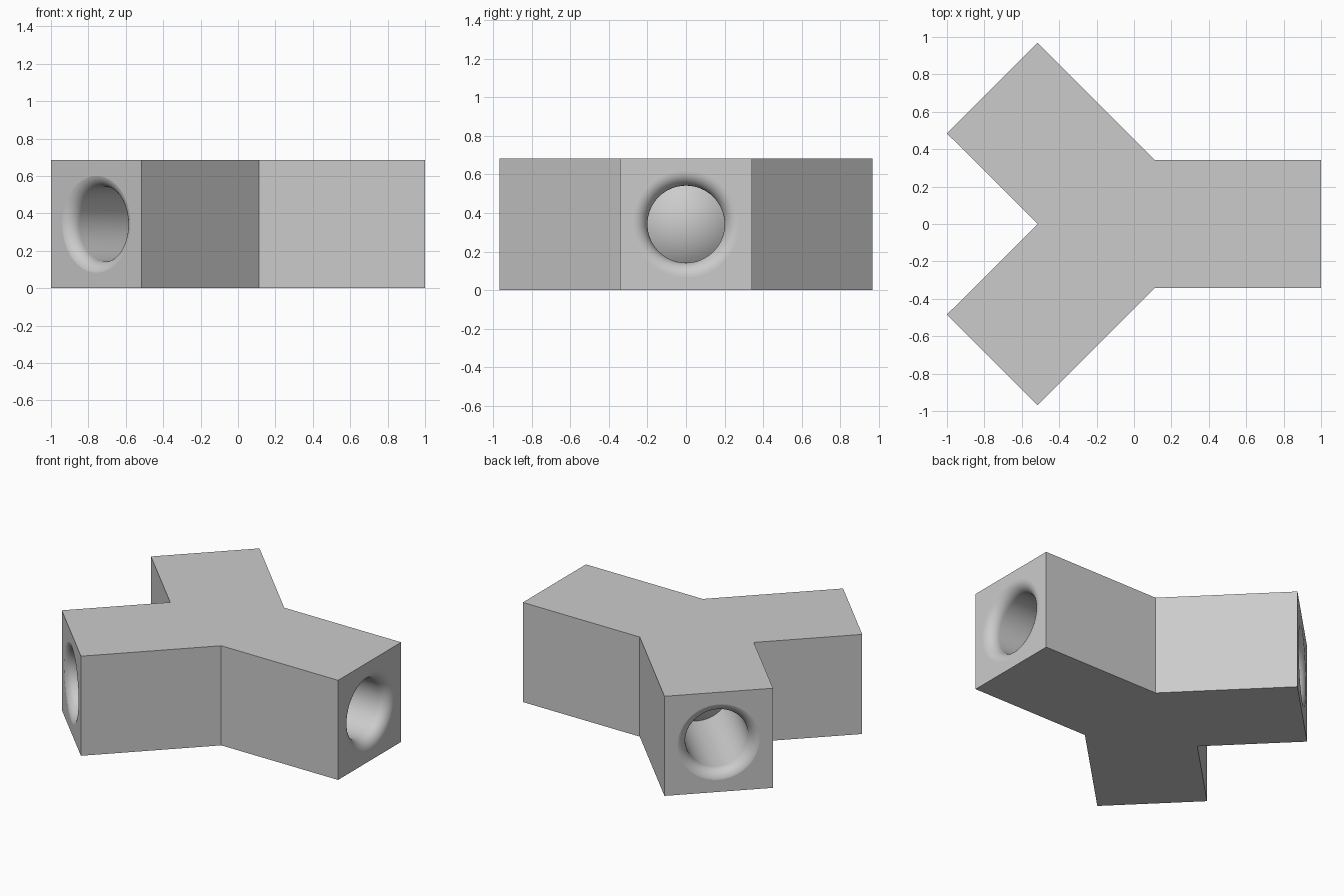
import bpy, bmesh, math
from mathutils import Matrix, Vector

if "Cube" in bpy.data.objects:
    bpy.data.objects.remove(bpy.data.objects["Cube"])

HALF = 0.342            # half width of an arm, also half the height
LENGTH = 1.03           # hub centre to arm end
HUB_X = -0.03           # hub centre on x
BORE, FILLET, CORE = 0.20, 0.075, 0.34
ANGLES = (0, 135, 225)  # arm directions in degrees

grey = bpy.data.materials.new("light_grey")
grey.diffuse_color = (0.6, 0.6, 0.6, 1)
grey.use_nodes = True
grey.node_tree.nodes["Principled BSDF"].inputs["Base Color"].default_value = grey.diffuse_color


def finish(bm, name):
    bmesh.ops.recalc_face_normals(bm, faces=bm.faces[:])
    mesh = bpy.data.meshes.new(name)
    bm.to_mesh(mesh)
    bm.free()
    mesh.materials.append(grey)
    obj = bpy.data.objects.new(name, mesh)
    bpy.context.collection.objects.link(obj)
    return obj


# Three-armed block: outline extruded upwards
half_outline = [(1.0, 0.342), (0.112, 0.342), (-0.515, 0.969), (-1.0, 0.484)]
outline = half_outline + [(-0.515, 0)] + [(x, -y) for x, y in reversed(half_outline)]
bm = bmesh.new()
base = bm.faces.new([bm.verts.new((x, y, 0)) for x, y in outline])
top = bmesh.ops.extrude_face_region(bm, geom=[base])
bmesh.ops.translate(bm, vec=(0, 0, 2 * HALF),
                    verts=[v for v in top["geom"] if isinstance(v, bmesh.types.BMVert)])
block = finish(bm, "three_way_connector")


# Socket shape along +x: rounded inner end, straight bore, flared mouth
def socket_profile():
    edge = math.asin(BORE / CORE)
    pts = [(CORE * math.cos(edge * i / 10), CORE * math.sin(edge * i / 10)) for i in range(11)]
    for i in range(13):
        a = math.pi / 2 * i / 12
        pts.append((LENGTH - FILLET + FILLET * math.sin(a),
                    BORE + FILLET * (1 - math.cos(a))))
    return pts + [(LENGTH + 0.1, BORE + FILLET), (LENGTH + 0.1, 0)]


def socket_cutter(angle):
    bm = bmesh.new()
    verts = [bm.verts.new((x, 0, r)) for x, r in socket_profile()]
    edges = [bm.edges.new(pair) for pair in zip(verts, verts[1:])]
    bmesh.ops.spin(bm, geom=verts + edges, cent=(0, 0, 0), axis=(1, 0, 0),
                   angle=2 * math.pi, steps=64)
    bmesh.ops.remove_doubles(bm, verts=bm.verts[:], dist=1e-5)
    place = (Matrix.Translation(Vector((HUB_X, 0, HALF)))
             @ Matrix.Rotation(math.radians(angle), 4, 'Z'))
    bmesh.ops.transform(bm, matrix=place, verts=bm.verts[:])
    cutter = finish(bm, "socket_cutter")
    cutter.hide_render = True
    return cutter


# Cut one socket into the end of each arm
bpy.context.view_layer.objects.active = block
block.select_set(True)
for angle in ANGLES:
    cutter = socket_cutter(angle)
    mod = block.modifiers.new("socket", 'BOOLEAN')
    mod.operation, mod.solver, mod.object = 'DIFFERENCE', 'EXACT', cutter
    bpy.ops.object.modifier_apply(modifier=mod.name)
    bpy.data.objects.remove(cutter)

# Smooth sockets, flat outer walls
bpy.ops.object.shade_smooth_by_angle(angle=math.radians(25))
for p in block.data.polygons:
    if p.area > 0.05:
        p.use_smooth = False
